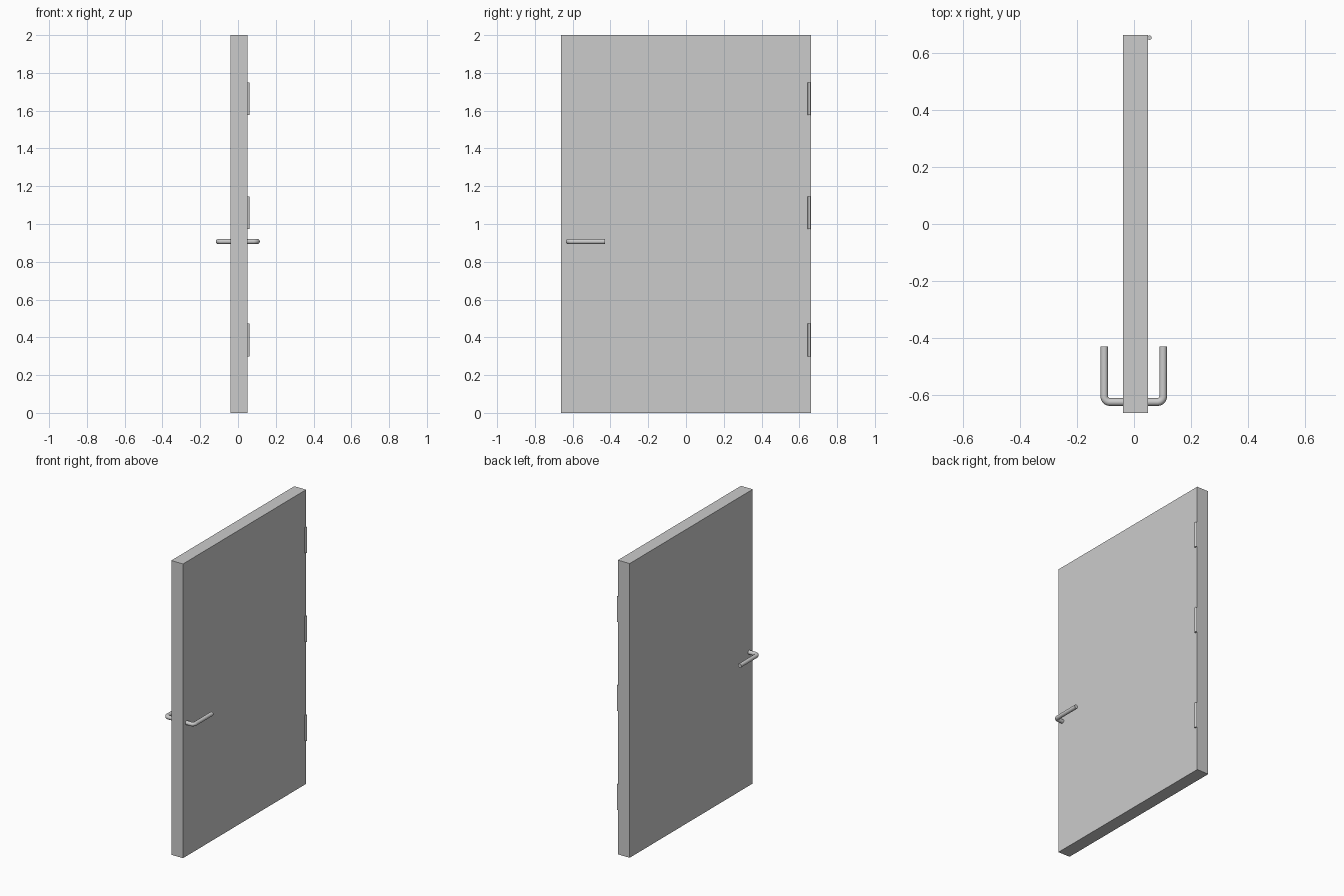
import bpy
from math import sin, cos, pi, radians

if "Cube" in bpy.data.objects:
    bpy.data.objects.remove(bpy.data.objects["Cube"])

# Door slab
bpy.ops.mesh.primitive_cube_add(size=1, location=(0.005, 0, 1))
slab = bpy.context.object
slab.name = "door_slab"
slab.dimensions = (0.088, 1.322, 2.0)
bpy.ops.object.transform_apply(location=False, rotation=False, scale=True)


def lever_handle(name, side, face_x, bar_x, z=0.907, tube=0.0135, bend=0.02):
    """Round bar leaving the slab face, bending and running along +y."""
    y0, y1 = -0.623, -0.428
    cx, cy = bar_x - side * bend, y0 + bend
    path = [(face_x - side * 0.01, y0)]
    for i in range(9):
        a = -pi / 2 + i / 8 * pi / 2
        path.append((cx + side * bend * cos(a), cy + bend * sin(a)))
    path.append((bar_x, y1))

    curve = bpy.data.curves.new(name, 'CURVE')
    curve.dimensions = '3D'
    curve.bevel_depth = tube
    curve.bevel_resolution = 6
    curve.use_fill_caps = True
    spline = curve.splines.new('POLY')
    spline.points.add(len(path) - 1)
    for p, (x, y) in zip(spline.points, path):
        p.co = (x, y, z, 1)
    ob = bpy.data.objects.new(name, curve)
    bpy.context.collection.objects.link(ob)
    bpy.ops.object.select_all(action='DESELECT')
    ob.select_set(True)
    bpy.context.view_layer.objects.active = ob
    bpy.ops.object.convert(target='MESH')
    bpy.ops.object.shade_smooth_by_angle(angle=radians(35))
    bpy.context.object.name = name


# Lever handles on both faces
lever_handle("handle_left", -1, -0.039, -0.104)
lever_handle("handle_right", 1, 0.049, 0.102)

# Hinge barrels along the far edge
for label, z in (("bottom", 0.386), ("middle", 1.059), ("top", 1.663)):
    bpy.ops.mesh.primitive_cylinder_add(vertices=24, radius=0.0075, depth=0.173,
                                        location=(0.054, 0.652, z))
    bpy.context.object.name = "hinge_" + label
    bpy.ops.object.shade_smooth_by_angle(angle=radians(35))
